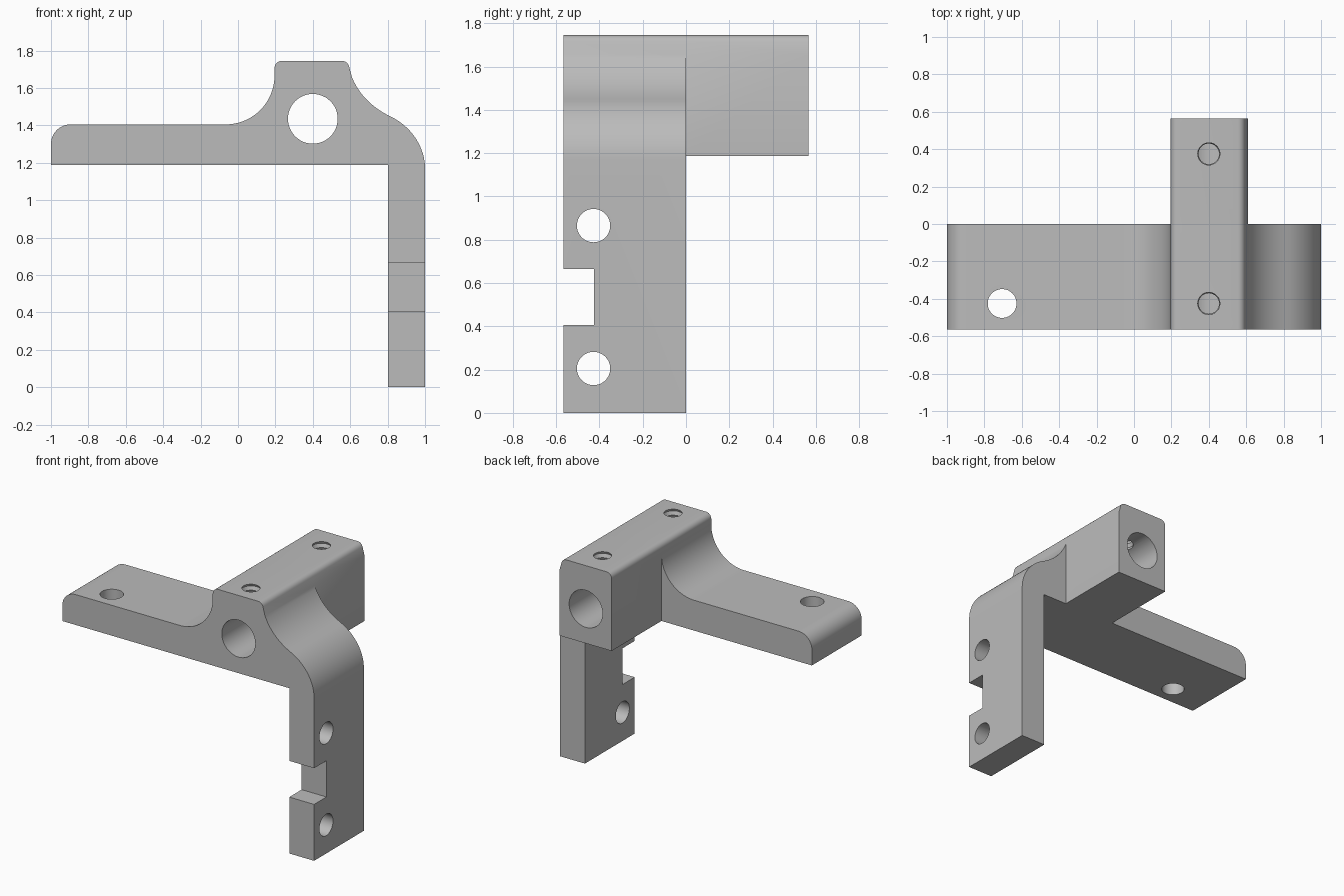
import bpy, bmesh, math
from mathutils import Vector, Matrix
from mathutils.geometry import interpolate_bezier

if "Cube" in bpy.data.objects:
    bpy.data.objects.remove(bpy.data.objects["Cube"])

grey = bpy.data.materials.new("plain grey")
grey.use_nodes = True
COLOUR = (0.5, 0.5, 0.5, 1)
grey.diffuse_color = COLOUR
grey.node_tree.nodes["Principled BSDF"].inputs["Base Color"].default_value = COLOUR

FRONT, BACK = -0.565, 0.565
BASE, TOP = 1.187, 1.745


def finish(name, bm):
    bmesh.ops.recalc_face_normals(bm, faces=bm.faces)
    mesh = bpy.data.meshes.new(name)
    bm.to_mesh(mesh)
    bm.free()
    mesh.materials.append(grey)
    ob = bpy.data.objects.new(name, mesh)
    bpy.context.collection.objects.link(ob)
    return ob


def extrude(name, points, y0, y1):
    """Extrude an x-z outline along y."""
    bm = bmesh.new()
    face = bm.faces.new([bm.verts.new((x, y0, z)) for x, z in points])
    ext = bmesh.ops.extrude_face_region(bm, geom=[face])
    verts = [v for v in ext["geom"] if isinstance(v, bmesh.types.BMVert)]
    bmesh.ops.translate(bm, verts=verts, vec=(0, y1 - y0, 0))
    return finish(name, bm)


def arc(cx, cz, r, a0, a1, n=12):
    steps = [math.radians(a0 + (a1 - a0) * i / n) for i in range(n + 1)]
    return [(cx + r * math.cos(a), cz + r * math.sin(a)) for a in steps]


def bezier(*pts, n=14):
    p = [Vector((x, z, 0)) for x, z in pts]
    return [(v.x, v.y) for v in interpolate_bezier(*p, n)]


def rod(name, centre, radius, length, axis):
    bm = bmesh.new()
    turn = {"X": Matrix.Rotation(math.pi / 2, 4, "Y"),
            "Y": Matrix.Rotation(math.pi / 2, 4, "X"),
            "Z": Matrix.Identity(4)}[axis]
    bmesh.ops.create_cone(bm, cap_ends=True, segments=48, radius1=radius,
                          radius2=radius, depth=length,
                          matrix=Matrix.Translation(centre) @ turn)
    return finish(name, bm)


def thread(name, x, y, z0, z1, turns=5, n=32):
    """Ridged round cutter for a screw hole."""
    bm = bmesh.new()
    rows = []
    for j in range(2 * turns + 1):
        r = 0.066 if j % 2 else 0.055
        z = z0 + (z1 - z0) * j / (2 * turns)
        rows.append([bm.verts.new((x + r * math.cos(math.tau * i / n),
                                   y + r * math.sin(math.tau * i / n), z))
                     for i in range(n)])
    for a, b in zip(rows, rows[1:]):
        for i in range(n):
            k = (i + 1) % n
            bm.faces.new((a[i], a[k], b[k], b[i]))
    bm.faces.new(rows[0])
    bm.faces.new(rows[-1])
    return finish(name, bm)


def combine(target, tool, operation):
    mod = target.modifiers.new(operation, "BOOLEAN")
    mod.operation, mod.object, mod.solver = operation, tool, "EXACT"
    bpy.context.view_layer.objects.active = target
    bpy.ops.object.modifier_apply(modifier=mod.name)
    bpy.data.objects.remove(tool)


# Shared rounded crown of the clamp block, left to right
crown = arc(0.235, TOP - 0.04, 0.04, 180, 90, 6)
crown += arc(0.555, TOP - 0.04, 0.04, 90, 15, 6) + [(0.61, 1.655)]

# Arm, shoulder and leg as one outline
outline = [(0.803, 0), (0.803, BASE), (-1, BASE)]
outline += arc(-0.895, 1.3, 0.105, 180, 90)
outline += arc(-0.065, 1.665, 0.26, 270, 360, 18)
outline += crown
outline += bezier((0.61, 1.655), (0.65, 1.56), (0.72, 1.495), (0.81, 1.45))[1:]
outline += bezier((0.81, 1.45), (0.92, 1.4), (1, 1.29), (1, 1.17))[1:]
outline += [(1, 0)]
bracket = extrude("bracket", outline, FRONT, 0)

# Rear half of the clamp block
block = extrude("clamp_block", [(0.195, BASE)] + crown + [(0.61, BASE)], 0, BACK)
combine(bracket, block, "UNION")

# Slot in the leg
slot = extrude("slot", [(0.7, 0.405), (0.7, 0.665), (1.1, 0.665), (1.1, 0.405)],
               -0.7, -0.425)
combine(bracket, slot, "DIFFERENCE")

# Bore, arm hole and leg holes
combine(bracket, rod("bore", (0.4, 0, 1.435), 0.133, 2, "Y"), "DIFFERENCE")
combine(bracket, rod("arm_hole", (-0.705, -0.425, 1.3), 0.077, 0.6, "Z"), "DIFFERENCE")
for z in (0.205, 0.865):
    combine(bracket, rod("leg_hole", (0.9, -0.427, z), 0.077, 0.5, "X"), "DIFFERENCE")

# Threaded screw holes from the top into the bore
for y in (-0.425, 0.375):
    combine(bracket, thread("screw_hole", 0.4, y, 1.5, TOP + 0.01), "DIFFERENCE")

bpy.ops.object.select_all(action="DESELECT")
bracket.select_set(True)
bpy.context.view_layer.objects.active = bracket
bpy.ops.object.shade_smooth_by_angle(angle=math.radians(30))
